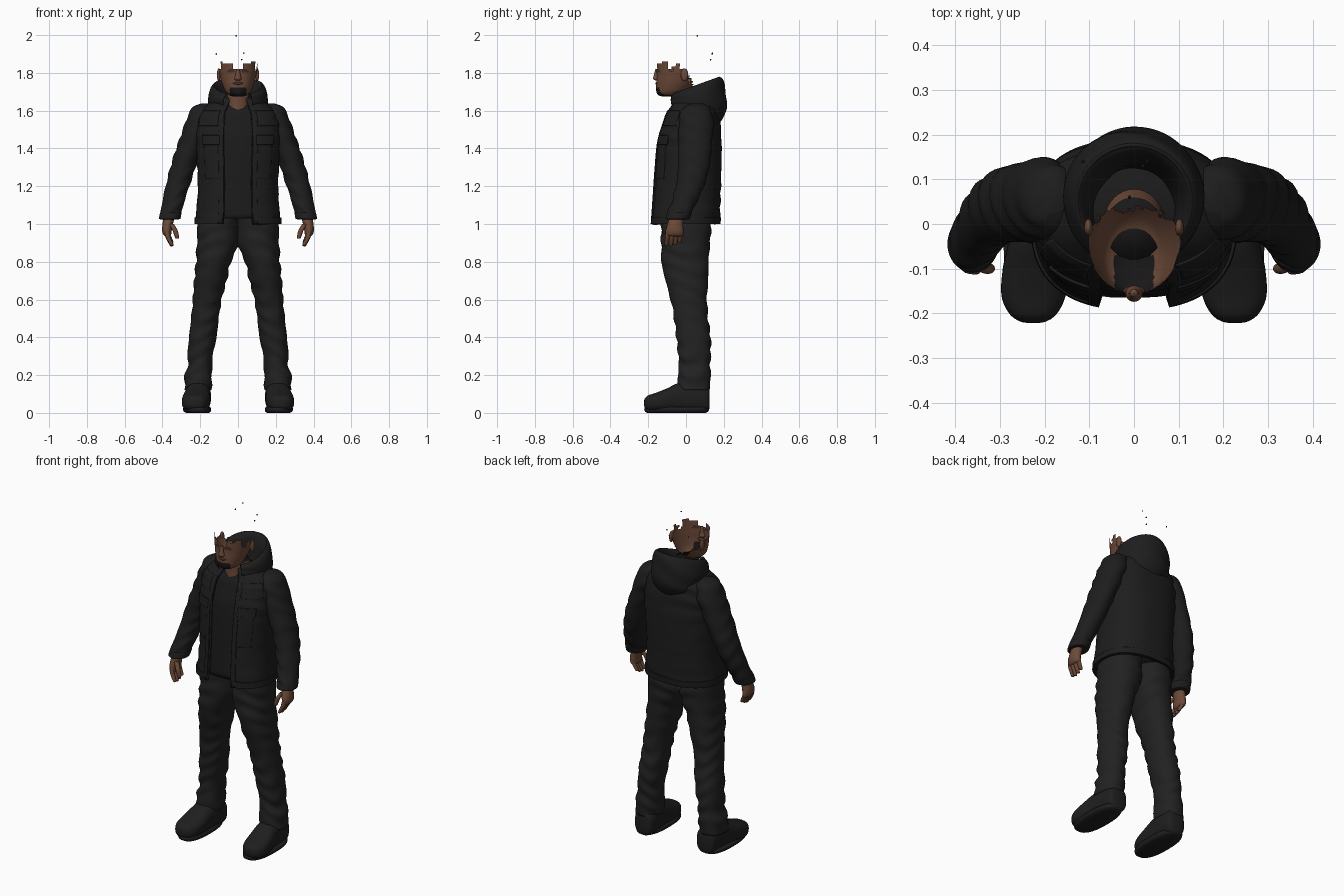
import bpy, bmesh, math, random
from mathutils import Vector

random.seed(4)
if "Cube" in bpy.data.objects:
    bpy.data.objects.remove(bpy.data.objects["Cube"])


def material(name, rgb):
    m = bpy.data.materials.new(name)
    m.use_nodes = True
    m.diffuse_color = (*rgb, 1)
    b = m.node_tree.nodes["Principled BSDF"]
    b.inputs["Base Color"].default_value = (*rgb, 1)
    b.inputs["Roughness"].default_value = 0.9
    return m


JACKET = material("black jacket cloth", (.0125, .0125, .013))
SHIRT = material("black shirt cloth", (.0105, .0105, .011))
TROUSER = material("charcoal trousers", (.0155, .0155, .0155))
BOOT = material("dark boots", (.0135, .0135, .0135))
SKIN = material("brown skin", (.15, .068, .04))
SHADE = material("deep brown skin", (.06, .028, .018))
BEARD = material("black beard", (.01, .009, .009))


def finish(name, bm, mats, mirror=False, thick=0, fix=True):
    if fix:
        bmesh.ops.recalc_face_normals(bm, faces=bm.faces[:])
    me = bpy.data.meshes.new(name)
    bm.to_mesh(me)
    bm.free()
    for m in mats:
        me.materials.append(m)
    for f in me.polygons:
        f.use_smooth = True
    ob = bpy.data.objects.new(name, me)
    bpy.context.collection.objects.link(ob)
    if thick:
        s = ob.modifiers.new("thickness", 'SOLIDIFY')
        s.thickness, s.offset = thick, -1
    if mirror:
        ob.modifiers.new("mirror", 'MIRROR')
    return ob


def smooth_rings(rings, steps=5):
    """Catmull-Rom interpolation through the cross-sections."""
    R = [Vector(r) for r in rings]
    out = []
    for i in range(len(R) - 1):
        a, b, c, d = R[max(i - 1, 0)], R[i], R[i + 1], R[min(i + 2, len(R) - 1)]
        for k in range(steps):
            t = k / steps
            out.append(.5 * (2 * b + (c - a) * t + (2 * a - 5 * b + 4 * c - d) * t * t
                             + (3 * b - a - 3 * c + d) * t ** 3))
    return out + [R[-1]]


def point(r, t, p=2, grow=0):
    """Point on a section (height, cx, cy, rx, ry[, tilt])."""
    c, s = math.cos(t), math.sin(t)
    x = r[1] + (r[3] + grow) * math.copysign(abs(c) ** (2 / p), c)
    y = r[2] + (r[4] + grow) * math.copysign(abs(s) ** (2 / p), s)
    z = r[0] + (r[5] * (y - .05) if len(r) > 5 else 0)
    return Vector((x, y, z))


def loft(rings, n=36, p=2, gap=0, caps=True, fold=0, span=None, grow=0, along_y=False):
    """Skin sections; gap opens the front, span limits it to an angle range."""
    a0, a1 = span or (-math.pi / 2 + gap, 1.5 * math.pi - gap)
    closed = not gap and not span
    bm = bmesh.new()
    rows = []
    for r in smooth_rings(rings):
        row = []
        for j in range(n):
            t = a0 + (a1 - a0) * j / (n if closed else n - 1)
            g = grow + fold * math.sin(r[0] * 62 + 2.2 * math.sin(t * 2 + r[0] * 9)) * math.sin(t + 1 + r[0] * 5)
            v = point(r, t, p, g)
            row.append(bm.verts.new((v.x, v.z, v.y) if along_y else v))
        rows.append(row)
    for a, b in zip(rows, rows[1:]):
        for j in range(n if closed else n - 1):
            k = (j + 1) % n
            bm.faces.new((a[j], a[k], b[k], b[j]))
    if caps and closed:
        bm.faces.new(rows[0][::-1])
        bm.faces.new(rows[-1])
    return bm


def ball(name, loc, size, mat, mirror=False):
    bm = bmesh.new()
    bmesh.ops.create_uvsphere(bm, u_segments=16, v_segments=10, radius=1)
    for v in bm.verts:
        v.co = Vector(loc) + Vector(a * b for a, b in zip(v.co, size))
    finish(name, bm, [mat], mirror)


# Trousers, hips to ankles
legs = [(1.05, .105, 0, .108, .13), (.95, .106, 0, .11, .132), (.88, .11, -.003, .109, .128),
        (.8, .13, -.005, .092, .125), (.7, .146, .004, .085, .113), (.6, .163, .015, .076, .096),
        (.5, .175, .027, .073, .09), (.4, .187, .04, .073, .09), (.3, .2, .045, .066, .085),
        (.25, .202, .045, .064, .083), (.2, .209, .044, .072, .087), (.12, .213, .04, .071, .085)]
finish("trouser_legs", loft(legs, fold=.005, p=2.2), [TROUSER], mirror=True)

# Boots, lofted from heel to toe
boots = [(.125, .207, .075, .035, .045), (.11, .207, .075, .057, .073), (.04, .209, .085, .066, .085),
         (-.04, .214, .08, .068, .078), (-.1, .22, .066, .074, .064), (-.16, .225, .056, .072, .05),
         (-.2, .226, .053, .054, .04), (-.218, .226, .052, .03, .024), (-.222, .226, .052, .008, .008)]
finish("boots", loft(boots, p=2.5, along_y=True), [BOOT], mirror=True)
soles = [(0, .215, -.05, .06, .155), (.008, .216, -.05, .072, .168),
         (.022, .217, -.05, .075, .171), (.03, .217, -.05, .07, .166)]
finish("boot_soles", loft(soles, p=2.5), [BOOT], mirror=True)

# Shirt and open jacket share the torso sections
torso = [(1.0, 0, -.005, .225, .182), (1.03, 0, -.003, .224, .182), (1.2, 0, .006, .213, .179),
         (1.4, 0, .015, .222, .174), (1.5, 0, .022, .226, .162), (1.58, 0, .032, .21, .142),
         (1.63, 0, .04, .165, .122), (1.67, 0, .045, .11, .1)]
finish("shirt", loft(torso[1:-1], p=2.4, grow=-.018, fold=.003), [SHIRT])
finish("jacket_body", loft(torso, n=72, p=2.4, gap=.28, fold=.004), [JACKET], thick=.014, fix=False)


def at(z):
    for a, b in zip(torso, torso[1:]):
        if a[0] <= z <= b[0]:
            return Vector(a).lerp(Vector(b), (z - a[0]) / (b[0] - a[0]))


def panel(name, lo, hi, a0, a1, mirror=True, grow=.006):
    """Raised cloth panel following the jacket surface."""
    rings = [at(lo + (hi - lo) * i / 4) for i in range(5)]
    bm = loft(rings, n=16 if mirror else 72, p=2.4, grow=grow,
              span=(math.radians(a0), math.radians(a1)))
    finish(name, bm, [JACKET], mirror, thick=.009, fix=False)


panel("chest_pocket_flaps", 1.42, 1.47, -69, -38, grow=.009)
panel("chest_pockets", 1.24, 1.42, -67, -41, grow=.004)
panel("front_plackets", 1.0, 1.6, -74, -67)
panel("jacket_hem", 1.0, 1.035, -73, 253, mirror=False)
panel("shoulder_yokes", 1.52, 1.6, -66, -25, grow=.005)

# Sleeves and cuffs
sleeve = [(1.638, .175, .055, .02, .03), (1.615, .185, .055, .058, .07), (1.55, .2, .055, .074, .092),
          (1.45, .237, .05, .072, .09), (1.35, .275, .045, .068, .086), (1.25, .306, .033, .065, .079),
          (1.15, .334, .004, .06, .07), (1.07, .354, -.03, .056, .064), (1.03, .361, -.045, .055, .062)]
finish("sleeves", loft(sleeve, fold=.004), [JACKET], mirror=True)
cuff = [(1.025, .362, -.046, .05, .058), (1.03, .361, -.045, .057, .064), (1.06, .356, -.034, .057, .065)]
finish("cuffs", loft(cuff), [JACKET], mirror=True)

# Hands
palm = [(1.05, .36, -.045, .03, .036), (1.01, .37, -.055, .028, .04), (.97, .376, -.06, .026, .046),
        (.945, .375, -.06, .021, .045), (.935, .373, -.06, .012, .035)]
finish("palms", loft(palm, n=20), [SKIN], mirror=True)


def finger(name, a, b, c, r):
    a, b, c = Vector(a), Vector(b), Vector(c)
    rings = [(q.z, q.x, q.y, r * k, r * k)
             for q, k in ((a, 1), (a.lerp(b, .5), 1), (b, 1), (c, .8), (c - Vector((0, 0, .006)), .3))]
    finish(name, loft(rings, n=12), [SKIN], mirror=True)


for i, part in enumerate(("index", "middle", "ring", "little")):
    y = -.095 + i * .023
    drop = (.004, 0, .006, .018)[i]
    finger(part + "_fingers", (.377, y, .965), (.37, y - .004, .925 + drop),
           (.352, y - .008, .888 + drop), .0125)
finger("thumbs", (.352, -.085, 1.0), (.333, -.098, .965), (.322, -.1, .928), .0135)

# Lowered hood, rolled rim and hollow inside
hood = [(1.56, 0, .07, .12, .11, -.2), (1.59, 0, .065, .146, .14, -.1), (1.64, 0, .06, .158, .156, 0),
        (1.69, 0, .055, .154, .152, .2), (1.725, 0, .05, .14, .138, .35), (1.73, 0, .045, .122, .12, .35),
        (1.7, 0, .04, .106, .106, .3), (1.6, 0, .03, .085, .09, .2)]
finish("hood", loft(hood, n=64, gap=.5, fold=.003), [JACKET], fix=False)
rim = [(z + dz, 0, .048, r, r, .36) for z, dz, r in
       ((1.715, 0, .137), (1.72, .012, .132), (1.72, .012, .124), (1.71, 0, .118))]
finish("hood_rim", loft(rim, n=48, gap=.6), [JACKET], fix=False)

# Neck with a dark hollow top
neck = [(1.57, 0, .01, .08, .09), (1.63, 0, .0, .068, .078), (1.69, 0, -.01, .066, .07)]
bm = loft(neck)
for f in bm.faces:
    f.material_index = int(len(f.verts) > 4)
finish("neck", bm, [SKIN, BEARD])

# Open face shell with a torn upper edge and a chin beard
face = [(1.675, 0, -.09, .025, .035), (1.682, 0, -.088, .046, .058), (1.7, 0, -.075, .066, .082),
        (1.74, 0, -.058, .084, .1), (1.78, 0, -.045, .095, .111), (1.81, 0, -.036, .102, .12),
        (1.87, 0, -.03, .107, .128)]
bm = loft(face, n=72)
gone = []
jitter = [random.uniform(-.03, .03) for _ in range(41)]
for f in bm.faces:
    c = f.calc_center_median()
    k = int((math.atan2(c.x, -c.y) / math.pi + 1) * 20)
    limit = 1.835 if c.y < -.03 else 1.825 - max(0, c.y + .01) * 2.2
    if c.z > 1.69 and c.z > limit + jitter[k] or c.z > 1.865:
        gone.append(f)
    elif c.z < 1.722 and c.y < -.07 and abs(c.x) < .044:
        f.material_index = 1
    elif c.y < -.1 and (1.803 < c.z < 1.817 and .02 < abs(c.x) < .055
                        or 1.741 < c.z < 1.749 and abs(c.x) < .028):
        f.material_index = 2
bmesh.ops.delete(bm, geom=gone, context='FACES')
finish("face", bm, [SKIN, BEARD, SHADE])
nose = [(1.76, 0, -.152, .012, .01), (1.768, 0, -.156, .019, .018), (1.785, 0, -.157, .014, .014),
        (1.82, 0, -.154, .008, .008)]
finish("nose", loft(nose, n=16), [SKIN])
ball("lips", (0, -.15, 1.744), (.025, .012, .01), SHADE)
ball("ears", (.102, -.008, 1.79), (.01, .02, .034), SKIN, mirror=True)

# Loose scraps above the torn edge
for i, (x, y, z) in enumerate(((-.01, .06, 1.996), (-.115, .14, 1.9), (.03, .14, 1.905), (.02, .13, 1.87))):
    ball("loose_scrap_%d" % (i + 1), (x, y, z), (.004, .004, .004), BEARD)
